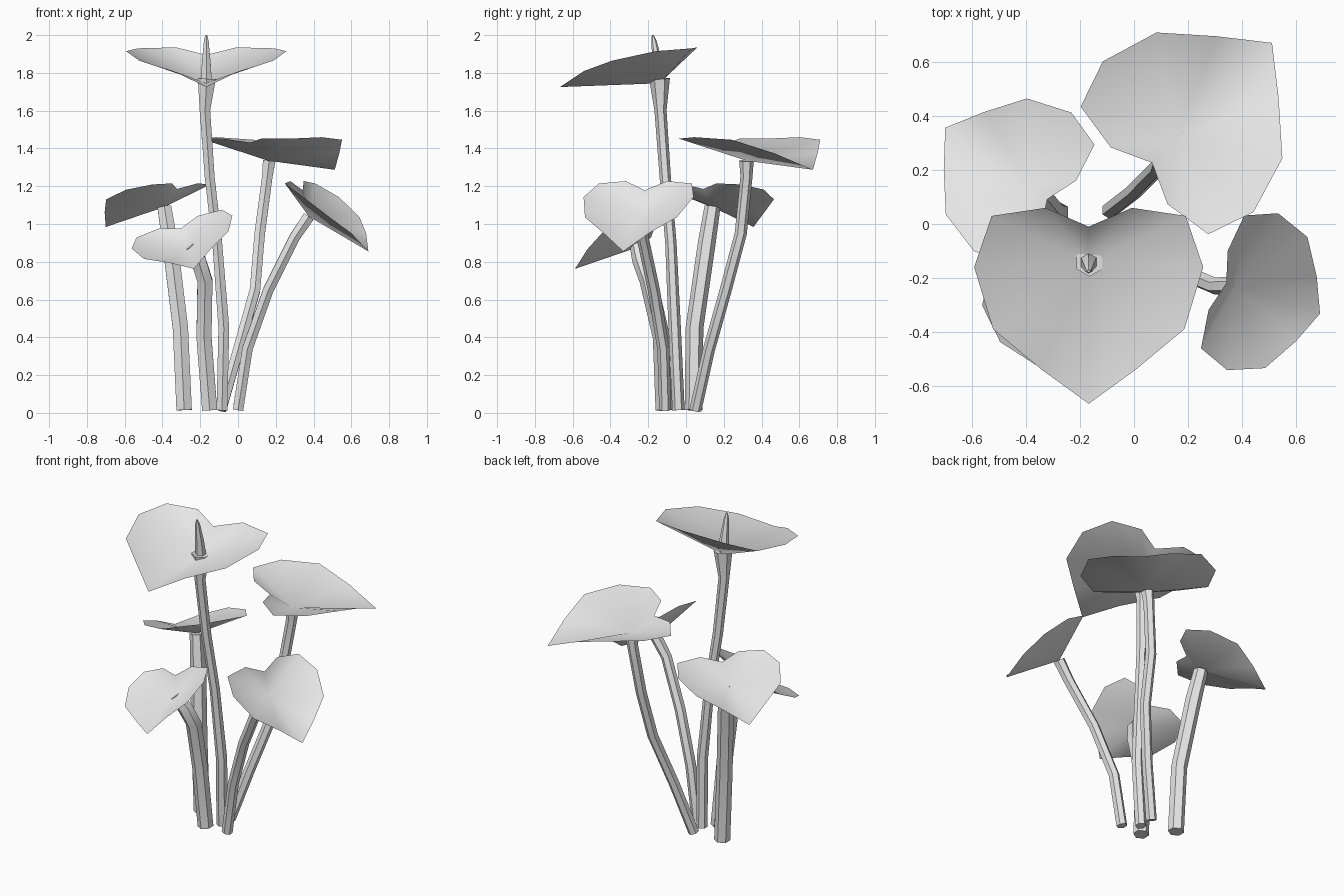
import bpy
import bmesh
import math
from mathutils import Vector, Matrix, Euler

cube = bpy.data.objects.get("Cube")
if cube:
    bpy.data.objects.remove(cube, do_unlink=True)

# Single plain colour
grey = bpy.data.materials.new("pale_grey")
grey.use_nodes = True
grey.diffuse_color = (0.8, 0.8, 0.8, 1)
grey.node_tree.nodes["Principled BSDF"].inputs["Base Color"].default_value = (0.8, 0.8, 0.8, 1)


def make_object(name, bm, smooth_angle):
    mesh = bpy.data.meshes.new(name)
    bm.to_mesh(mesh)
    bm.free()
    mesh.materials.append(grey)
    obj = bpy.data.objects.new(name, mesh)
    bpy.context.collection.objects.link(obj)
    bpy.ops.object.select_all(action="DESELECT")
    obj.select_set(True)
    bpy.context.view_layer.objects.active = obj
    bpy.ops.object.shade_smooth_by_angle(angle=math.radians(smooth_angle))
    return obj


# Half of the heart outline, notch to tip: (side, along, rise)
HALF_HEART = [(0, 0.13, 0.15), (0.16, 0.2, 0.19), (0.36, 0.17, 0.185),
              (0.425, -0.02, 0.17), (0.355, -0.25, 0.12),
              (0.175, -0.4, 0.065), (0, -0.527, -0.02)]


def heart_leaf(name, centre, scale, yaw, pitch=0, roll=0, cup=1, droop=0):
    """Cupped heart: a fan of faces from the hub to a mirrored outline."""
    outline = HALF_HEART + [(-x, y, z) for x, y, z in HALF_HEART[-2:0:-1]]
    turn = (Matrix.Rotation(math.radians(yaw), 3, "Z")
            @ Matrix.Rotation(math.radians(roll), 3, "Y")
            @ Matrix.Rotation(math.radians(pitch), 3, "X"))
    bm = bmesh.new()
    hub = bm.verts.new(centre)
    rim = []
    for x, y, z in outline:
        sag = droop * max(0, -y - 0.25)
        local = Vector((x, y, z * cup - sag)) * scale
        rim.append(bm.verts.new(Vector(centre) + turn @ local))
    for i, v in enumerate(rim):
        bm.faces.new((hub, rim[(i + 1) % len(rim)], v))
    bmesh.ops.recalc_face_normals(bm, faces=bm.faces)
    bm.normal_update()
    if sum(f.normal.z for f in bm.faces) < 0:
        bmesh.ops.reverse_faces(bm, faces=bm.faces)
    return make_object(name, bm, 60)


def tube(name, path, radii, sides=6):
    """Faceted tube through the path with one radius per point."""
    pts = [Vector(p) for p in path]
    bm = bmesh.new()
    rings = []
    for i, p in enumerate(pts):
        tangent = pts[min(i + 1, len(pts) - 1)] - pts[max(i - 1, 0)]
        turn = Vector((0, 0, 1)).rotation_difference(tangent)
        ring = []
        for k in range(sides):
            a = math.tau * (k + 0.5) / sides
            ring.append(bm.verts.new(p + turn @ Vector((math.cos(a), math.sin(a), 0)) * radii[i]))
        rings.append(ring)
    for low, high in zip(rings, rings[1:]):
        for k in range(sides):
            n = (k + 1) % sides
            bm.faces.new((low[k], low[n], high[n], high[k]))
    bm.faces.new(rings[0][::-1])
    bm.faces.new(rings[-1])
    return make_object(name, bm, 25)


def stem(name, path, radius, flare=1.0):
    tube(name, path, [radius] * (len(path) - 1) + [radius * flare])


# Leaves
heart_leaf("top_leaf", (-0.168, -0.14, 1.745), 1, 0)
heart_leaf("back_leaf", (0.16, 0.32, 1.335), 0.93, 135, pitch=-6, cup=0.78, droop=0.33)
heart_leaf("side_leaf", (0.375, -0.23, 1.04), 0.72, 72, pitch=27)
heart_leaf("rear_side_leaf", (-0.39, 0.14, 1.09), 0.74, 235, pitch=8, cup=0.75, droop=0.2)
heart_leaf("low_front_leaf", (-0.27, -0.26, 0.875), 0.66, 0, pitch=18, roll=-18, cup=0.85)

# Stems
tube("top_stem", [(-0.085, -0.04, 0.015), (-0.075, -0.06, 0.45), (-0.11, -0.08, 0.9),
                  (-0.15, -0.11, 1.25), (-0.175, -0.135, 1.6), (-0.165, -0.14, 1.77)],
     [0.033, 0.033, 0.03, 0.03, 0.032, 0.055])
stem("back_stem", [(-0.09, 0.05, 0.015), (0, 0.12, 0.33), (0.09, 0.21, 0.65),
                   (0.115, 0.29, 0.95), (0.155, 0.32, 1.25), (0.165, 0.32, 1.335)], 0.032, 1.2)
stem("side_stem", [(0, -0.11, 0.015), (0.05, -0.12, 0.34), (0.16, -0.17, 0.65),
                   (0.3, -0.23, 0.93), (0.375, -0.23, 1.04)], 0.032, 1.1)
stem("rear_side_stem", [(-0.285, 0.04, 0.015), (-0.305, 0.045, 0.45),
                        (-0.36, 0.11, 0.9), (-0.39, 0.14, 1.09)], 0.047, 0.9)
stem("low_front_stem", [(-0.15, -0.115, 0.015), (-0.18, -0.13, 0.4), (-0.175, -0.2, 0.7),
                        (-0.21, -0.24, 0.81), (-0.265, -0.26, 0.88)], 0.046, 0.8)

# Flower spike standing on the top leaf
tube("flower_spike", [(-0.168, -0.14, 1.75), (-0.168, -0.15, 1.85),
                      (-0.168, -0.17, 1.97), (-0.168, -0.176, 2.0)],
     [0.034, 0.027, 0.014, 0.005])
